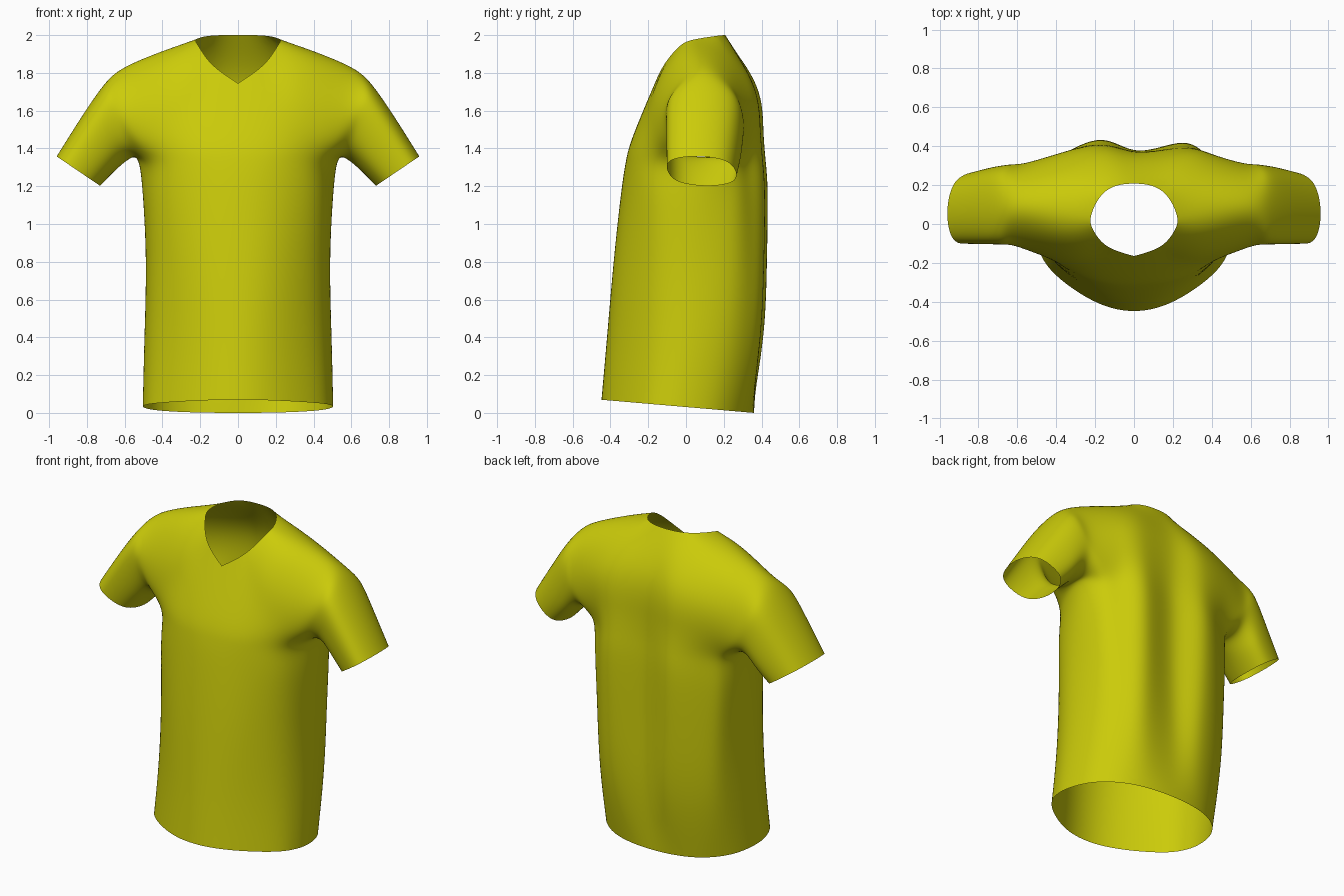
import bpy, math
from mathutils import Vector

if "Cube" in bpy.data.objects:
    bpy.data.objects.remove(bpy.data.objects["Cube"])

# Torso rings for one half: (z, [(x, y) from front centre round to back centre])
RINGS = [
    (None, [(0, -.447), (.21, -.395), (.415, -.25), (.49, -.125), (.503, -.01), (.46, .15), (.345, .275), (.19, .34), (0, .36)]),
    (.4, [(0, -.418), (.2, -.37), (.39, -.235), (.475, -.1), (.495, .04), (.455, .215), (.36, .335), (.2, .395), (.01, .375)]),
    (.8, [(0, -.382), (.2, -.345), (.385, -.22), (.47, -.08), (.487, .07), (.455, .245), (.37, .35), (.21, .415), (.02, .375)]),
    (1.15, [(0, -.345), (.2, -.315), (.385, -.215), (.475, -.075), (.503, .1), (.465, .26), (.38, .345), (.22, .42), (.02, .375)]),
    (1.33, [(0, -.318), (.2, -.295), (.37, -.215), (.48, -.08), (.53, .13), (.475, .275), (.38, .34), (.22, .41), (.02, .37)]),
]
# Chest, neckline and shoulder points above the armpit, keyed by column
UPPER = [
    {0: (0, -.275, 1.48), 1: (.2, -.258, 1.48), 2: (.38, -.2, 1.48), 3: (.53, -.135, 1.46),
     5: (.54, .315, 1.46), 6: (.4, .355, 1.48), 7: (.22, .395, 1.5), 8: (.02, .37, 1.5)},
    {0: (0, -.165, 1.745), 1: (.137, -.115, 1.845), 2: (.34, -.165, 1.69), 3: (.57, -.115, 1.62),
     5: (.58, .295, 1.62), 6: (.42, .335, 1.67), 7: (.22, .36, 1.73), 8: (.01, .345, 1.74)},
    {1: (.207, -.035, 1.94), 2: (.38, -.06, 1.86), 3: (.6, -.03, 1.76),
     5: (.6, .22, 1.76), 6: (.4, .23, 1.85), 7: (.145, .17, 1.997), 8: (0, .207, 2.0)},
    {1: (.22, .045, 1.977), 2: (.41, .08, 1.91), 3: (.6, .09, 1.83)},
]
# Sleeve rings: centre, upward half axis, half depth
SLEEVE = [
    ((.64, .1, 1.54), (.07, -.02, .195), .205),
    ((.735, .095, 1.432), (.085, -.03, .148), .195),
    ((.845, .083, 1.28), (.115, -.03, .078), .18),
]
verts, faces, index = [], [], {}


def vert(key, co):
    """Add a vertex once and return its index."""
    if key not in index:
        index[key] = len(verts)
        verts.append(Vector(co))
    return index[key]


def boxy(t):
    """Slightly squared sine or cosine."""
    return math.copysign(abs(t) ** .85, t) if abs(t) > 1e-6 else 0


def build_half(side):
    grid = {}

    def put(r, c, p):
        x, y, z = p
        # Back folds are uneven: left ridge is nearer the spine and deeper
        if c == 7 and 0 < r < 7:
            x, y = (x - .05, y + .015) if side < 0 else (x + .03, y)
        centre = c in (0, 8)
        key = (r, c) if centre else (side, r, c)
        grid[r, c] = vert(key, (x if centre else side * x, y, z))

    def quad(a, b, c, d):
        faces.append((a, b, c, d) if side > 0 else (d, c, b, a))

    # Torso
    for r, (z, pts) in enumerate(RINGS):
        for c, (x, y) in enumerate(pts):
            put(r, c, (x, y, .031 - .086 * y if z is None else z))
    for k, row in enumerate(UPPER):
        for c, p in row.items():
            put(5 + k, c, p)
    for c in (1, 2, 3):
        grid[8, 8 - c] = grid[8, c]
    for r in range(8):
        for c in range(8):
            ids = [grid.get(k) for k in ((r, c), (r, c + 1), (r + 1, c + 1), (r + 1, c))]
            if None not in ids:
                quad(*ids)

    # Sleeve, from the armhole loop out to the cuff
    loop = [grid[k] for k in ((4, 4), (4, 3), (5, 3), (6, 3), (7, 3), (8, 3), (7, 5), (6, 5), (5, 5), (4, 5))]
    for s, (c, u, depth) in enumerate(SLEEVE):
        ring = []
        for k in range(10):
            a = k * math.tau / 10
            p = Vector(c) - Vector(u) * boxy(math.cos(a)) - Vector((0, depth * boxy(math.sin(a)), 0))
            ring.append(vert((side, 'sleeve', s, k), (side * p.x, p.y, p.z)))
        for k in range(10):
            n = (k + 1) % 10
            quad(loop[n], loop[k], ring[k], ring[n])
        loop = ring


build_half(1)
build_half(-1)

mesh = bpy.data.meshes.new("shirt")
mesh.from_pydata(verts, [], faces)
mesh.update()
shirt = bpy.data.objects.new("shirt", mesh)
bpy.context.collection.objects.link(shirt)

# Keep the point of the V neck sharp
crease = mesh.attributes.new("crease_vert", 'FLOAT', 'POINT')
crease.data[index[6, 0]].value = 1.0

sub = shirt.modifiers.new("smooth_cloth", 'SUBSURF')
sub.levels = sub.render_levels = 3

# Adjust the cage so the smoothed cloth passes through the measured points
for _ in range(5):
    bpy.context.view_layer.update()
    ev = shirt.evaluated_get(bpy.context.evaluated_depsgraph_get())
    smooth = [v.co.copy() for v in ev.data.vertices[:len(verts)]]
    for v, target, now in zip(mesh.vertices, verts, smooth):
        v.co += (target - now) * .9
    mesh.update()
    shirt.update_tag()

mesh.polygons.foreach_set("use_smooth", [True] * len(mesh.polygons))
mat = bpy.data.materials.new("yellow_cloth")
mat.diffuse_color = (.6, .6, .003, 1)
mat.use_nodes = True
mat.node_tree.nodes["Principled BSDF"].inputs["Base Color"].default_value = mat.diffuse_color
mesh.materials.append(mat)
